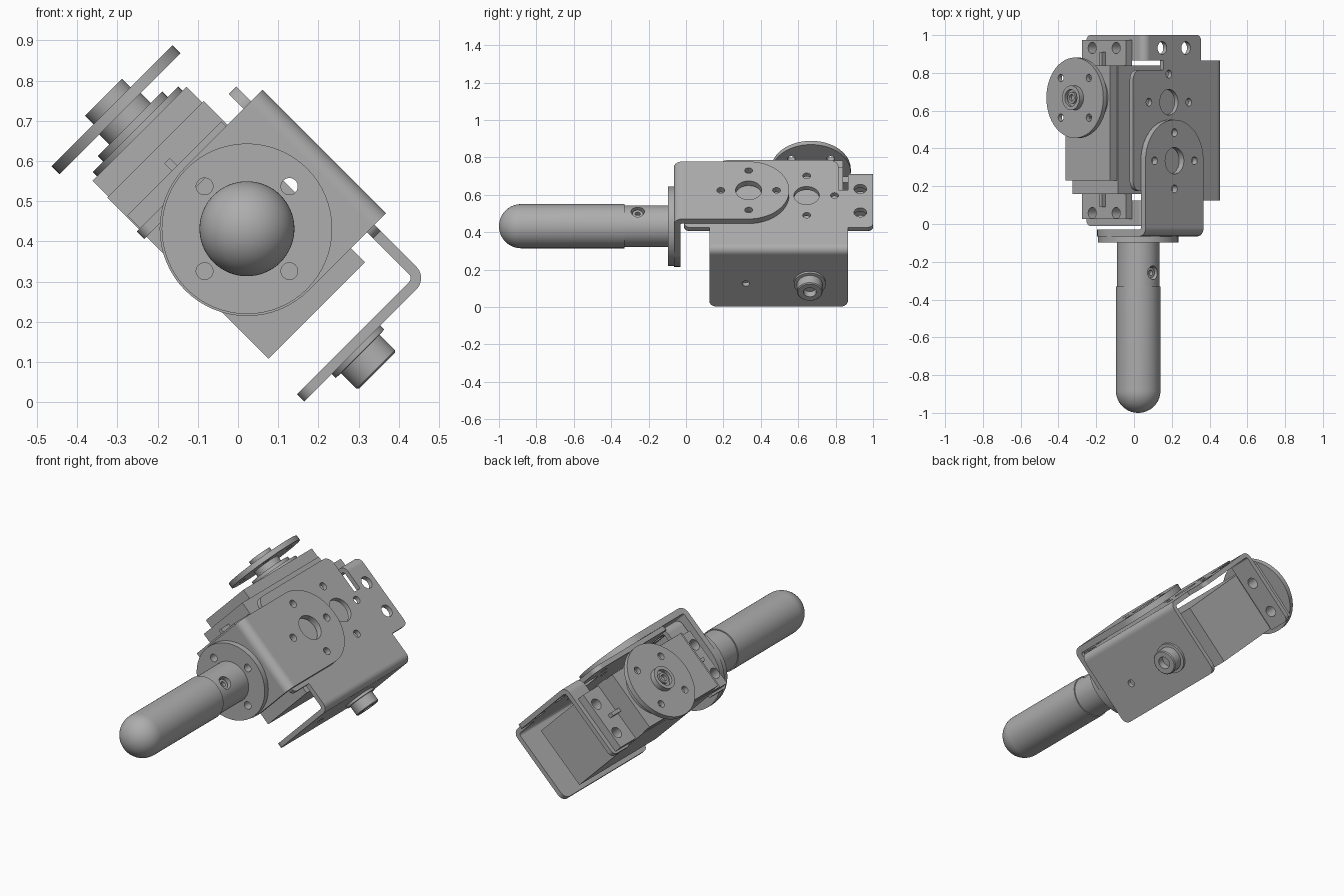
import bpy, bmesh, math
from mathutils import Matrix, Vector

cube = bpy.data.objects.get("Cube")
if cube:
    bpy.data.objects.remove(cube, do_unlink=True)

grey = bpy.data.materials.new("satin_grey")
grey.use_nodes = True
GREY = (0.42, 0.42, 0.42, 1)
grey.diffuse_color = GREY
grey.node_tree.nodes["Principled BSDF"].inputs["Base Color"].default_value = GREY

# The assembly is built upright in (u, y, v) and tilted about y
TILT = Matrix.Rotation(math.radians(-45), 4, 'Y')
# Frames whose third axis is the named direction
FRAMES = {
    'u': Matrix(((0, 0, 1), (1, 0, 0), (0, 1, 0))).to_4x4(),
    'y': Matrix(((0, 1, 0), (0, 0, 1), (1, 0, 0))).to_4x4(),
    'v': Matrix.Identity(4),
}


def finish(name, bm, matrix):
    """Turn a bmesh into a tilted, shaded object."""
    bmesh.ops.remove_doubles(bm, verts=bm.verts, dist=1e-5)
    bmesh.ops.transform(bm, matrix=TILT @ matrix, verts=bm.verts)
    bmesh.ops.recalc_face_normals(bm, faces=bm.faces)
    mesh = bpy.data.meshes.new(name)
    bm.to_mesh(mesh)
    bm.free()
    mesh.materials.clear()
    mesh.materials.append(grey)
    mesh.shade_smooth()
    mesh.set_sharp_from_angle(angle=math.radians(30))
    ob = bpy.data.objects.new(name, mesh)
    bpy.context.collection.objects.link(ob)
    return ob


def circle(a, b, r, n=32):
    return [(a + r * math.cos(2 * math.pi * i / n),
             b + r * math.sin(2 * math.pi * i / n)) for i in range(n)]


def rounded(points, n=16):
    """Outline of right-angled corners; a third value rounds that corner."""
    out = []
    for i, p in enumerate(points):
        c = Vector(p[:2])
        if len(p) < 3:
            out.append(c)
            continue
        d1 = (Vector(points[i - 1][:2]) - c).normalized()
        d2 = (Vector(points[(i + 1) % len(points)][:2]) - c).normalized()
        mid = c + (d1 + d2) * p[2]
        for k in range(n + 1):
            t = math.pi / 2 * k / n
            out.append(mid - p[2] * (d2 * math.cos(t) + d1 * math.sin(t)))
    return out


def plate(name, axis, lo, hi, outline, holes=()):
    """Extrude an outline with holes along an axis."""
    curve = bpy.data.curves.new(name, 'CURVE')
    curve.dimensions = '2D'
    curve.fill_mode = 'BOTH'
    curve.extrude = (hi - lo) / 2
    for loop in [outline, *holes]:
        spline = curve.splines.new('POLY')
        spline.points.add(len(loop) - 1)
        for point, p in zip(spline.points, loop):
            point.co = (p[0], p[1], 0, 1)
        spline.use_cyclic_u = True
    temp = bpy.data.objects.new(name, curve)
    bpy.context.collection.objects.link(temp)
    graph = bpy.context.evaluated_depsgraph_get()
    mesh = bpy.data.meshes.new_from_object(temp.evaluated_get(graph))
    bm = bmesh.new()
    bm.from_mesh(mesh)
    bpy.data.objects.remove(temp)
    bpy.data.curves.remove(curve)
    bpy.data.meshes.remove(mesh)
    return finish(name, bm, FRAMES[axis] @ Matrix.Translation((0, 0, (lo + hi) / 2)))


def lathe(name, axis, a, b, profile, steps=64):
    """Spin a (radius, height) profile around an axis through (a, b)."""
    bm = bmesh.new()
    verts = [bm.verts.new((r, 0, h)) for r, h in profile]
    edges = [bm.edges.new(pair) for pair in zip(verts, verts[1:])]
    bmesh.ops.spin(bm, geom=verts + edges, cent=(0, 0, 0), axis=(0, 0, 1),
                   angle=2 * math.pi, steps=steps)
    return finish(name, bm, FRAMES[axis] @ Matrix.Translation((a, b, 0)))


def box(name, u, y, v):
    return plate(name, 'v', *v, [(u[0], y[0]), (u[1], y[0]), (u[1], y[1]), (u[0], y[1])])


def bend(name, axis, lo, hi, a, b, r, t, start):
    """Quarter ring joining two folded plates."""
    arc = [math.radians(start + 90 * i / 10) for i in range(11)]
    ring = [(a + r * math.cos(k), b + r * math.sin(k)) for k in arc]
    ring += [(a + (r - t) * math.cos(k), b + (r - t) * math.sin(k)) for k in reversed(arc)]
    return plate(name, axis, lo, hi, ring)


def cross(a, b, d, r):
    """Four small holes around a centre."""
    return [circle(a + i * d, b + j * d, r, 20) for i, j in ((1, 0), (-1, 0), (0, 1), (0, -1))]


MID = 0.495            # middle of the servo bracket along y
T = 0.026              # sheet thickness of the servo bracket
OUT = 0.552            # outer face of its back plate

# Servo bracket: back plate with mounting flanges
half = [(.37, -.075), (.37, .05), (.505, .05, .03), (.505, .438), (.37, .438),
        (.37, .333), (.32, .333), (.32, .558, .05)]
outline = [(MID + p[0], *p[1:]) for p in half]
outline += [(MID - p[0], *p[1:]) for p in reversed(half)]
holes = [circle(.645, .291, .068)] + cross(.645, .291, .149, .021)
holes += [circle(MID + s * .437, v, .034) for s in (-1, 1) for v in (.163, .341)]
plate("bracket_back_plate", 'u', OUT - T, OUT, rounded(outline), holes)

# Servo bracket: side leg and its pivot pin
bend("bracket_leg_bend", 'y', MID - .37, MID + .37, -.075, .512, .04, T, 90)
plate("bracket_leg", 'v', -.115, -.115 + T,
      rounded([(.512, .125), (.512, .865), (.118, .865, .04), (.118, .125, .04)]),
      [circle(.292, .32, .02)])
lathe("pivot_pin", 'v', .30, .662,
      [(0, -.115), (.085, -.115), (.085, -.129), (.068, -.13), (.068, -.184),
       (.063, -.189), (.034, -.189), (.034, -.15), (0, -.15)])

# Servo bracket ears and servo mounting tabs
for side, label in ((-1, "front"), (1, "rear")):
    near, far = MID + side * .37, MID + side * .505
    lo, hi = min(near, far), max(near, far)
    screw = [circle(u, MID + side * .437, .03) for u in (.21, .389)]
    bend(label + "_ear_bend", 'y', lo, hi, .438, .512, .04, T, 0)
    plate(label + "_ear", 'v', .452, .478,
          rounded([(.512, near), (.512, far), (.122, far, .03), (.122, near)]), screw)
    inner, tip = .5 + side * .34, .5 + side * .474
    plate(label + "_servo_tab", 'v', .478, .523,
          rounded([(.464, inner), (.464, tip), (.134, tip), (.134, inner)]), screw)
    box(label + "_tab_rib", (.29, .31), sorted((inner, inner + side * .07)), (.523, .55))

# Servo body
box("servo_case", (.13, .47), (.16, .84), (.023, .59))
box("servo_gear_cover", (.134, .464), (.23, .84), (.59, .645))
lathe("servo_boss", 'v', .30, .668,
      [(0, .64), (.15, .64), (.15, .66), (.113, .66), (.113, .68), (.073, .68), (.073, .716), (0, .716)])

# Servo horn and its screw cap
plate("servo_horn", 'v', .715, .743, circle(.30, .668, .213, 64),
      [circle(.30 + i, .668 + j, .02, 20) for i in (-.105, .105) for j in (-.105, .105)])
lathe("horn_cap", 'v', .30, .668,
      [(0, .74), (.065, .74), (.065, .773), (.045, .773), (.045, .755), (.03, .755),
       (.03, .768), (.018, .768), (.018, .75), (0, .75)])

# Angle bracket: round-ended side plate, bend and front plate
R, S = .217, .035
ROD = (.2895, .321)    # rod centre (v, u)
LO, HI = ROD[0] - R, ROD[0] + R
plate("angle_side_plate", 'u', .593 - S, .593,
      rounded([(-.02, LO), (.552, LO, R), (.552, HI, R), (-.02, HI)]),
      [circle(.335, ROD[0], .07)] + cross(.335, ROD[0], .149, .021))
bend("angle_bend", 'v', LO, HI, .548, -.02, .045, S, 270)
mount_holes = cross(*ROD, .149, .021)
plate("angle_front_plate", 'y', -.065, -.065 + S,
      rounded([(LO, .548), (LO, ROD[1] - R, R), (HI, ROD[1] - R, R), (HI, .548)]), mount_holes)

# Round mount and the rod
plate("rod_mount_disc", 'y', -.097, -.065, circle(*ROD, .212, 64), mount_holes)
tip = [(.118 * math.sin(k * math.pi / 32), -.882 - .118 * math.cos(k * math.pi / 32)) for k in range(17)]
rod = lathe("rod", 'y', *ROD, tip + [(.118, -.33), (.112, -.33), (.112, -.09), (0, -.09)])

# Screw hole in the side of the rod
cutter = lathe("hole_cutter", 'u', -.258, ROD[0], [(0, .385), (.036, .385), (.036, .5), (0, .5)], 32)
cutter.hide_render = True
cut = rod.modifiers.new("screw_hole", 'BOOLEAN')
cut.operation = 'DIFFERENCE'
cut.object = cutter
bpy.context.view_layer.update()
graph = bpy.context.evaluated_depsgraph_get()
rod.data = bpy.data.meshes.new_from_object(rod.evaluated_get(graph))
rod.modifiers.clear()
bpy.data.objects.remove(cutter)
rod.data.set_sharp_from_angle(angle=math.radians(30))
lathe("rod_set_screw", 'u', -.258, ROD[0],
      [(0, .38), (.028, .38), (.028, .415), (.014, .415), (.014, .395), (0, .395)], 32)
